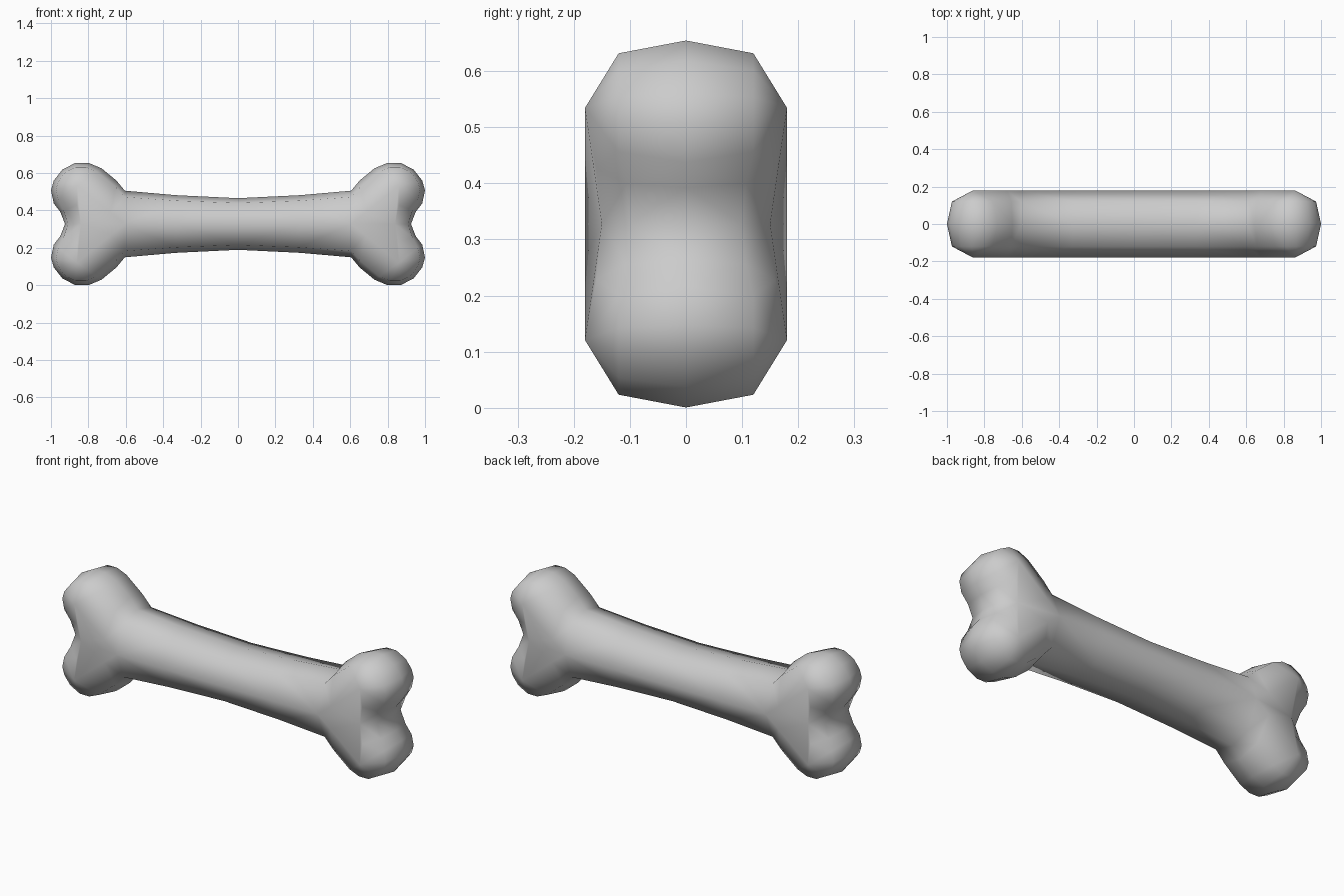
import bpy, bmesh
from itertools import product

if "Cube" in bpy.data.objects:
    bpy.data.objects.remove(bpy.data.objects["Cube"])

MID_Z = 0.3275
HALF_Y = 0.18

# Quarter outline seen from the front: (x, z) rim, (x, z) ridge it rounds toward, ridge depth
KNOB = (0.86, 0.207)
stations = [
    ((0.00, 0.138), (0.00, 0.0), 0.18),
    ((0.33, 0.154), (0.33, 0.0), 0.18),
    ((0.605, 0.178), (0.605, 0.0), 0.18),   # end of shaft
    ((0.65, 0.232), (0.68, 0.06), 0.18),
    ((0.73, 0.298), KNOB, HALF_Y),          # knob
    ((0.80, 0.327), KNOB, HALF_Y),
    ((0.87, 0.327), KNOB, HALF_Y),
    ((0.94, 0.290), KNOB, HALF_Y),
    ((0.985, 0.232), KNOB, HALF_Y),
    ((1.00, 0.18), KNOB, HALF_Y),
    ((0.985, 0.11), KNOB, HALF_Y),
    ((0.95, 0.065), (0.86, 0.10), 0.16),
    ((0.925, 0.00), (0.84, 0.0), 0.15),     # notch between knobs
]
# Rounding from rim to ridge: (depth fraction, outline fraction)
layers = [(0.0, 1.0), (0.667, 0.81), (1.0, 0.0)]


def point(station, layer):
    (px, pz), (ax, az), depth = station
    d, f = layer
    return (ax + (px - ax) * f, depth * d, az + (pz - az) * f)


def add_face(bm, coords, sign):
    unique = list(dict.fromkeys(coords))
    if len(unique) >= 3:
        bm.faces.new([bm.verts.new([c * s for c, s in zip(co, sign)]) for co in unique])


# Eight mirrored copies of one eighth of the bone, welded together
bm = bmesh.new()
for sign in product((1, -1), repeat=3):
    for a, b in zip(stations, stations[1:]):
        for lo, hi in zip(layers, layers[1:]):
            add_face(bm, [point(a, lo), point(b, lo), point(b, hi), point(a, hi)], sign)
    # Web between the shaft and the knobs
    ridge = [point(stations[i], layers[-1]) for i in (12, 2, 3, 4, 11)]
    for p, q in zip(ridge[1:], ridge[2:]):
        add_face(bm, [ridge[0], p, q], sign)
bmesh.ops.remove_doubles(bm, verts=bm.verts, dist=0.0005)
bmesh.ops.recalc_face_normals(bm, faces=bm.faces)
for f in bm.faces:
    f.smooth = True

mesh = bpy.data.meshes.new("bone")
bm.to_mesh(mesh)
bm.free()
bone = bpy.data.objects.new("bone", mesh)
bone.location.z = MID_Z
bpy.context.collection.objects.link(bone)
